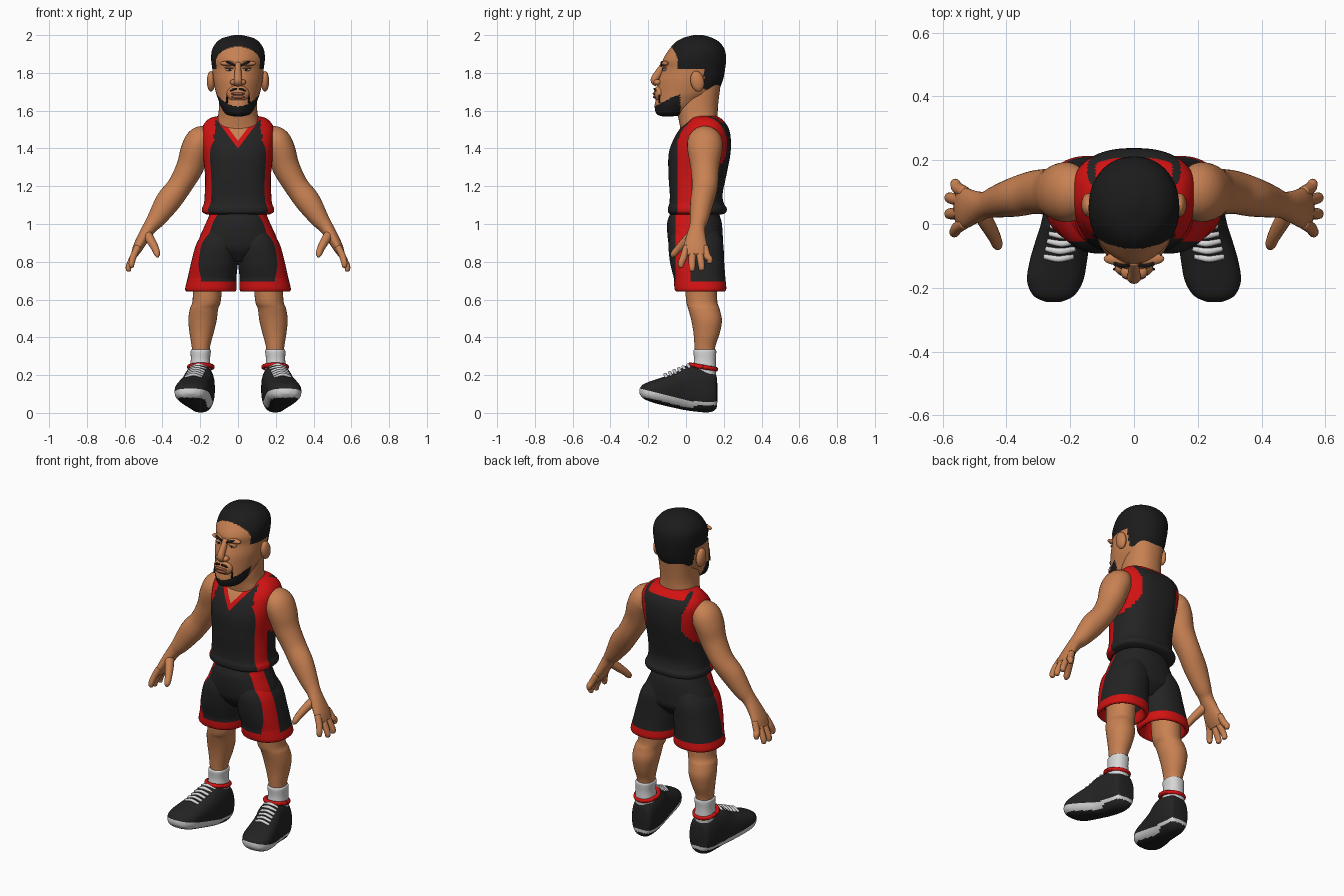
import bpy, bmesh
from math import sin, cos, pi
from mathutils import Vector

if "Cube" in bpy.data.objects:
    bpy.data.objects.remove(bpy.data.objects["Cube"])


def material(name, r, g, b):
    m = bpy.data.materials.new(name)
    m.use_nodes = True
    m.diffuse_color = (r, g, b, 1)
    bsdf = m.node_tree.nodes["Principled BSDF"]
    bsdf.inputs["Base Color"].default_value = (r, g, b, 1)
    bsdf.inputs["Roughness"].default_value = 0.8
    return m


SKIN = material("skin", 0.58, 0.22, 0.085)
BLACK = material("black_cloth", 0.017, 0.017, 0.018)
RED = material("red_trim", 0.65, 0.006, 0.006)
WHITE = material("white", 0.68, 0.68, 0.68)
HAIR = material("hair", 0.012, 0.011, 0.011)
LIP = material("lip", 0.36, 0.12, 0.06)


def smooth_path(rows, steps):
    """Catmull-Rom interpolation of rows of numbers."""
    out = []
    for i in range(len(rows) - 1):
        p = [rows[max(0, min(len(rows) - 1, i + k))] for k in (-1, 0, 1, 2)]
        for s in range(steps):
            t = s / steps
            out.append([0.5 * (2 * b + (c - a) * t + (2 * a - 5 * b + 4 * c - d) * t * t
                               + (3 * b - a - 3 * c + d) * t ** 3) for a, b, c, d in zip(*p)])
    return out + [list(rows[-1])]


def skin_rings(name, rings, mats, rule=None, mirror=False, cuts=()):
    """Join closed rings of points into a capped smooth surface."""
    bm = bmesh.new()
    loops = [[bm.verts.new(p) for p in ring] for ring in rings]
    n = len(loops[0])
    for a, b in zip(loops, loops[1:]):
        for i in range(n):
            bm.faces.new((a[i], a[(i + 1) % n], b[(i + 1) % n], b[i]))
    bm.faces.new(loops[0])
    bm.faces.new(loops[-1])
    bmesh.ops.recalc_face_normals(bm, faces=bm.faces)
    for co, no in cuts:
        bmesh.ops.bisect_plane(bm, geom=bm.verts[:] + bm.edges[:] + bm.faces[:],
                               plane_co=co, plane_no=no, dist=1e-5)
    bm.normal_update()
    for f in bm.faces:
        f.smooth = True
        if rule:
            f.material_index = rule(f.calc_center_median(), f.normal)
    me = bpy.data.meshes.new(name)
    bm.to_mesh(me)
    bm.free()
    for m in mats:
        me.materials.append(m)
    ob = bpy.data.objects.new(name, me)
    bpy.context.scene.collection.objects.link(ob)
    if mirror:
        ob.modifiers.new("Mirror", "MIRROR").use_mirror_merge = False
    return ob


def stack(name, secs, mats, steps=6, n=48, power=2.3, taper=0, along_y=False, **kw):
    """Loft rounded sections (height, a0, a1, b0, b1) along z, or along y."""
    rings = []
    for h, a0, a1, b0, b1 in smooth_path(secs, steps):
        ring = []
        for i in range(n):
            c, s = cos(2 * pi * i / n), sin(2 * pi * i / n)
            c, s = [abs(v) ** (2 / power) * (1 if v > 0 else -1) for v in (c, s)]
            if s < 0:
                c *= 1 - taper * s * s
            a, b = (a0 + a1) / 2 + c * (a1 - a0) / 2, (b0 + b1) / 2 + s * (b1 - b0) / 2
            ring.append((a, h, b) if along_y else (a, b, h))
        rings.append(ring)
    return skin_rings(name, rings, mats, **kw)


def centred(rows):
    return [(z, -w, w, y0, y1) for z, y0, y1, w in rows]


def tube(name, rows, mat, steps=5, n=20, mirror=True):
    """Sweep an ellipse along a path of (x, y, z, width, thickness)."""
    rows = smooth_path(rows, steps)
    pts = [Vector(r[:3]) for r in rows]
    rings = []
    for i, r in enumerate(rows):
        t = (pts[min(i + 1, len(pts) - 1)] - pts[max(i - 1, 0)]).normalized()
        ref = Vector((0, 1, 0)) if abs(t.y) < 0.9 else Vector((0, 0, 1))
        u = (ref - t * ref.dot(t)).normalized()
        v = t.cross(u)
        rings.append([pts[i] + u * r[3] * cos(2 * pi * k / n) + v * r[4] * sin(2 * pi * k / n)
                      for k in range(n)])
    return skin_rings(name, rings, [mat], mirror=mirror)


def blob(name, loc, size, mat, mirror=True, tilt=0):
    bm = bmesh.new()
    bmesh.ops.create_uvsphere(bm, u_segments=24, v_segments=16, radius=1)
    for f in bm.faces:
        f.smooth = True
    for v in bm.verts:
        x, y, z = (v.co[k] * size[k] for k in range(3))
        v.co = Vector((x, y * cos(tilt) - z * sin(tilt), y * sin(tilt) + z * cos(tilt))) + Vector(loc)
    me = bpy.data.meshes.new(name)
    bm.to_mesh(me)
    bm.free()
    me.materials.append(mat)
    ob = bpy.data.objects.new(name, me)
    bpy.context.scene.collection.objects.link(ob)
    if mirror:
        ob.modifiers.new("Mirror", "MIRROR").use_mirror_merge = False


# Head with painted hair and beard
def head_rule(c, n):
    if c.z > 1.82 and c.y > -0.078 + 2.5 * c.x ** 2 or c.z > 1.715 and c.y > 0.095:
        return 1
    return 1 if c.y < -0.03 and c.z < 1.622 + 5 * c.x ** 2 else 0


stack("head", centred([
    (1.57, -.125, -.07, .025), (1.582, -.155, .0, .065), (1.62, -.166, .06, .09),
    (1.66, -.16, .11, .105), (1.70, -.155, .165, .118), (1.76, -.145, .195, .13),
    (1.82, -.125, .207, .136), (1.87, -.122, .212, .142), (1.92, -.092, .206, .138),
    (1.96, -.058, .18, .115), (1.985, -.015, .14, .08), (2.0, .04, .09, .02)]),
    [SKIN, HAIR], steps=9, n=96, power=2.15, taper=.2, rule=head_rule)
stack("neck", centred([(1.42, -.03, .15, .12), (1.50, -.03, .17, .125), (1.56, -.04, .168, .108),
                       (1.63, -.05, .17, .1), (1.75, .0, .185, .1)]), [SKIN])

# Face details
blob("ears", (.143, .06, 1.755), (.022, .036, .055), SKIN, tilt=.2)
tube("nose_bridge", [(0, -.115, 1.85, .014, .016), (0, -.145, 1.80, .02, .018),
                     (0, -.168, 1.76, .02, .022), (0, -.155, 1.735, .01, .02)], SKIN, mirror=False)
blob("nostrils", (.022, -.15, 1.75), (.02, .022, .016), SKIN)
blob("brow_ridges", (.05, -.109, 1.85), (.045, .02, .014), SKIN)
tube("eyebrows", [(.015, -.13, 1.838, .005, .005), (.05, -.127, 1.855, .006, .007),
                  (.085, -.098, 1.852, .004, .004)], HAIR)
blob("eyes", (.045, -.112, 1.818), (.022, .012, .008), WHITE)
blob("pupils", (.043, -.122, 1.818), (.007, .004, .007), HAIR)
blob("eyelids", (.045, -.114, 1.826), (.026, .014, .006), SKIN)
blob("mouth_muzzle", (0, -.14, 1.69), (.06, .03, .045), SKIN, False)
blob("upper_lip", (0, -.164, 1.69), (.038, .013, .008), LIP, False)
blob("lower_lip", (0, -.163, 1.673), (.034, .013, .009), LIP, False)
tube("moustache", [(.006, -.169, 1.716, .004, .005), (.03, -.163, 1.71, .005, .006),
                   (.055, -.142, 1.685, .004, .004), (.06, -.142, 1.64, .004, .006)], HAIR)


# Jersey with collar, armholes and side panels
def jersey_rule(c, n):
    w = abs(c.x)
    if c.y < .07:
        if w < .75 * (c.z - 1.44):
            return 2
        if w < .75 * (c.z - 1.40):
            return 1
    elif c.z > 1.535 and w < .12:
        return 2 if c.z > 1.575 else 1
    armhole = ((c.y - .09) / .13) ** 2 + ((c.z - 1.42) / .15) ** 2 < 1
    if w > .12 and (armhole or -.045 < c.y < .03 and c.z < 1.45):
        return 1
    return 0


v_cuts = [((0, 0, z), (s, 0, -.75)) for z in (1.40, 1.44) for s in (1, -1)]
stack("jersey", centred([
    (1.05, -.08, .19, .165), (1.062, -.094, .212, .188), (1.085, -.095, .215, .19),
    (1.11, -.088, .2, .18), (1.16, -.086, .194, .176), (1.25, -.092, .212, .174),
    (1.37, -.092, .235, .186), (1.45, -.065, .237, .194), (1.50, -.035, .228, .193),
    (1.54, .0, .205, .172), (1.565, .025, .175, .135), (1.58, .06, .13, .05)]),
    [BLACK, RED, SKIN], steps=7, n=96, power=2.5, rule=jersey_rule,
    cuts=v_cuts + [((0, y, 0), (0, 1, 0)) for y in (-.045, .03)])


# Shorts
def shorts_rule(c, n):
    stripe = -.055 < c.y < .025 and abs(c.x) > .1 and n.x * c.x > 0
    return 1 if c.z < .695 or stripe else 0


stripe_cuts = [((0, y, 0), (0, 1, 0)) for y in (-.055, .025)] + [((0, 0, .695), (0, 0, 1))]
stack("shorts_hips", centred([(1.08, -.07, .17, .145), (1.04, -.09, .18, .155), (1.0, -.1, .19, .172),
                              (.92, -.096, .195, .205), (.86, -.08, .19, .19), (.8, -.03, .14, .08)]),
      [BLACK, RED], n=64, rule=shorts_rule, cuts=stripe_cuts[:2])
stack("shorts_legs", [
    (.97, .01, .17, -.07, .17), (.9, -.005, .218, -.092, .196), (.8, .0, .247, -.085, .202),
    (.72, .008, .265, -.066, .208), (.7, .008, .27, -.064, .21), (.655, .008, .28, -.06, .213),
    (.642, .02, .268, -.048, .2), (.66, .035, .255, -.035, .185), (.74, .05, .24, -.02, .17)],
    [BLACK, RED], n=64, rule=shorts_rule, mirror=True, cuts=stripe_cuts)

# Legs and socks
stack("legs", [(.76, .08, .24, -.01, .17), (.6, .09, .24, .0, .165), (.55, .105, .255, .012, .178),
               (.49, .113, .263, .028, .19), (.42, .13, .256, .04, .178), (.35, .148, .245, .045, .155),
               (.28, .15, .24, .05, .15)], [SKIN], power=2.1, mirror=True)
stack("socks", [(.335, .155, .238, .055, .148), (.33, .144, .25, .04, .16), (.28, .148, .25, .042, .158),
                (.22, .142, .255, .035, .16), (.16, .145, .25, .04, .155)], [WHITE], mirror=True)


# Shoes
def shoe_rule(c, n):
    if n.z < -.75:
        return 0
    if c.y > .04:
        return 1 if .04 < c.z < .06 else 0
    return 1 if c.z < .068 - .25 * c.y else 0


stack("shoes", [
    (.166, .165, .215, .06, .15), (.158, .135, .25, .02, .205), (.12, .125, .268, .003, .24),
    (.06, .123, .28, .006, .252), (.0, .13, .292, .014, .25), (-.05, .138, .308, .024, .217),
    (-.12, .148, .328, .04, .19), (-.18, .16, .335, .056, .17), (-.225, .188, .315, .076, .152),
    (-.245, .23, .275, .1, .13)], [BLACK, WHITE], n=64, power=2.5, along_y=True, mirror=True,
    rule=shoe_rule, cuts=[((0, 0, .068), (0, .25, 1)), ((0, .04, 0), (0, 1, 0))])
for i in range(6):
    y = -.11 + i * .024
    x, z = .212 - .22 * y, .246 + .42 * y
    tube("lace", [(x - .045, y + .008, z - .012, .008, .008), (x, y, z + .004, .01, .008),
                  (x + .045, y + .008, z - .012, .008, .008)], WHITE, n=10)
tube("shoe_collar", [(.197 + .062 * cos(a), .09 + .068 * sin(a), .243 - .012 * sin(a), .012, .012)
                     for a in [k * pi / 8 for k in range(17)]], RED, steps=2, n=10)

# Arms with palms
tube("arms", [(.14, .1, 1.47, .06, .05), (.195, .1, 1.445, .09, .075), (.225, .1, 1.39, .092, .078),
              (.255, .1, 1.3, .076, .072), (.31, .1, 1.2, .068, .064), (.37, .085, 1.12, .062, .066),
              (.43, .07, 1.03, .05, .05), (.465, .06, .985, .042, .038), (.5, .053, .93, .052, .032),
              (.53, .05, .875, .064, .027), (.55, .05, .835, .055, .018)], SKIN, n=32)

# Fingers: base y, tip y, tip x, tip z
for base, tip, x, z in ((.1, .125, .56, .79), (.068, .082, .578, .752),
                        (.035, .032, .578, .748), (.003, -.025, .563, .768)):
    tube("finger", [(.53, base, .88, .018, .018), (.553, (base + tip) / 2, .83, .019, .018),
                    (x, tip, z + .025, .017, .016), (x, tip, z + .005, .013, .012),
                    (x, tip, z, .004, .004)], SKIN, n=14)
tube("thumb", [(.485, .04, .95, .026, .026), (.46, .0, .91, .025, .024), (.438, -.04, .87, .02, .02),
               (.428, -.066, .84, .017, .016), (.426, -.076, .825, .005, .005)], SKIN, n=14)
